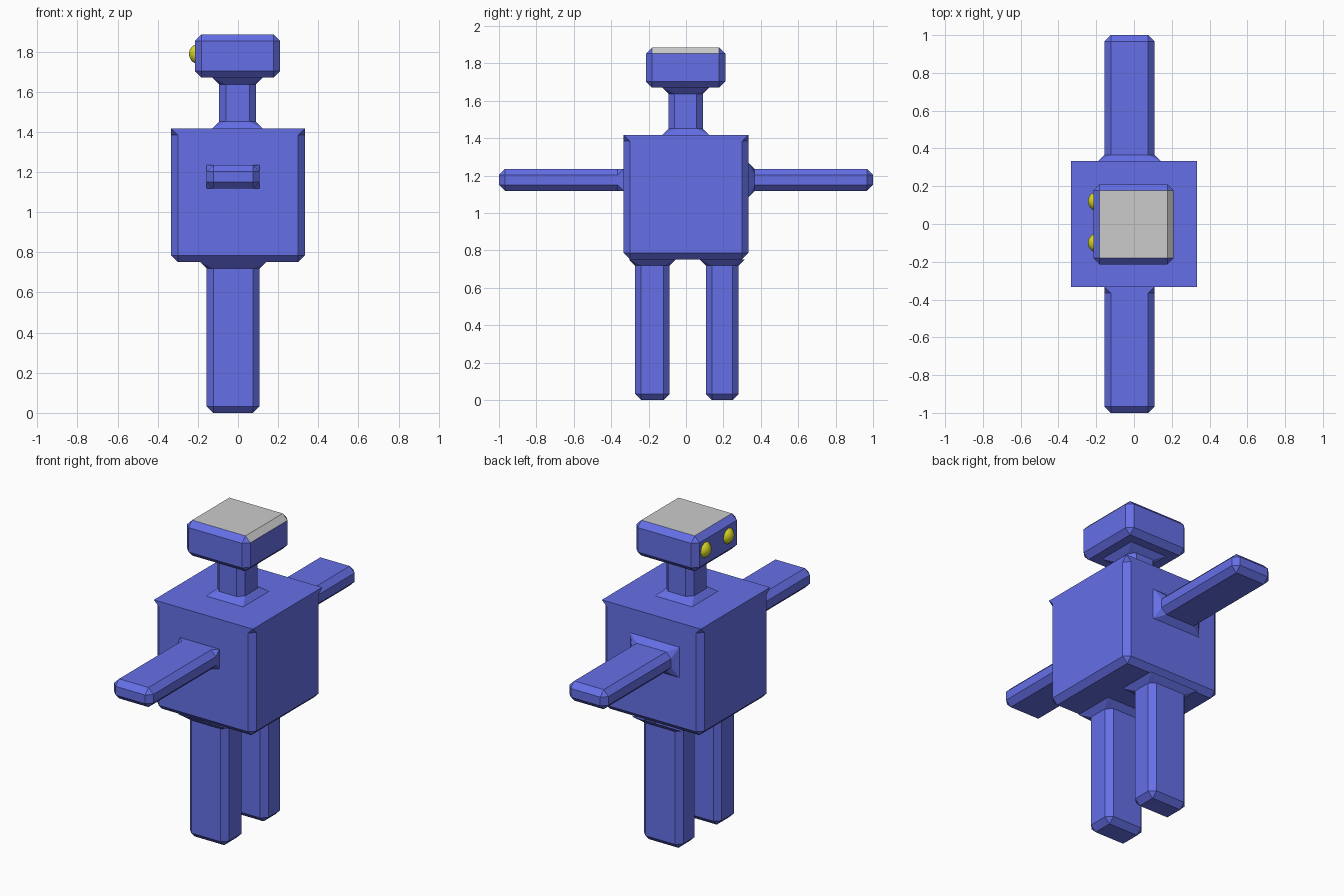
import bpy
import bmesh

if "Cube" in bpy.data.objects:
    bpy.data.objects.remove(bpy.data.objects["Cube"])

C = 0.033  # chamfer width used everywhere


def material(name, rgb):
    m = bpy.data.materials.new(name)
    m.diffuse_color = (*rgb, 1)
    m.use_nodes = True
    m.node_tree.nodes["Principled BSDF"].inputs["Base Color"].default_value = m.diffuse_color
    return m


BLUE = material("blue", (0.13, 0.16, 0.80))
GREY = material("grey", (0.70, 0.70, 0.70))
YELLOW = material("yellow", (0.70, 0.70, 0.02))


def loft(name, u, v, rings, axis="Z", open_start=False, open_end=False):
    """Rectangle u x v swept along an axis; each ring is (position, grow, corner chamfer)."""
    bm = bmesh.new()
    loops = []
    for w, g, c in rings:
        u0, u1, v0, v1 = u[0] - g, u[1] + g, v[0] - g, v[1] + g
        pts = [(u0 + c, v0), (u1 - c, v0), (u1, v0 + c), (u1, v1 - c),
               (u1 - c, v1), (u0 + c, v1), (u0, v1 - c), (u0, v0 + c)]
        loops.append([bm.verts.new((a, b, w) if axis == "Z" else (a, w, b))
                      for a, b in pts])
    for lo, hi in zip(loops, loops[1:]):
        for i in range(8):
            j = (i + 1) % 8
            bm.faces.new((lo[i], lo[j], hi[j], hi[i]))
    start = bm.faces.new(loops[0][::-1])
    end = bm.faces.new(loops[-1])
    bmesh.ops.recalc_face_normals(bm, faces=bm.faces)
    hidden = [f for f, o in ((start, open_start), (end, open_end)) if o]
    if hidden:
        bmesh.ops.delete(bm, geom=hidden, context="FACES_ONLY")
    bmesh.ops.remove_doubles(bm, verts=bm.verts, dist=1e-5)
    me = bpy.data.meshes.new(name)
    bm.to_mesh(me)
    bm.free()
    ob = bpy.data.objects.new(name, me)
    bpy.context.collection.objects.link(ob)
    me.materials.append(BLUE)
    return ob


def tip(w, d):   # chamfered free end, d = direction into the part
    return [(w, -C, 0), (w + d * C, 0, C)]


def flare(w, d):  # splayed joint against another part
    return [(w + d * C, 0, C), (w, C, 0)]


def pinch(w, d):  # chamfer fading out to a square corner
    return [(w + d * C, 0, C), (w, 0, 0)]


BOTTOM, TOP, SIDE = 0.752, 1.418, 0.333
LIMB_X = (-0.156, 0.108)

# Torso: chamfered below, sharp top edges
loft("torso", (-SIDE, SIDE), (-SIDE, SIDE), tip(BOTTOM, 1) + pinch(TOP, -1))

# Legs
for name, y in (("front_leg", (-0.273, -0.087)), ("back_leg", (0.106, 0.282))):
    loft(name, LIMB_X, y, tip(0, 1) + flare(BOTTOM, -1), open_end=True)

# Arms
ARM_Z = (1.117, 1.236)
loft("back_arm", LIMB_X, ARM_Z, tip(1, -1) + flare(SIDE, 1)[:], "Y", open_end=True)
loft("front_arm", LIMB_X, ARM_Z, tip(-1, 1) + pinch(-SIDE, -1), "Y", open_end=True)

# Neck
HEAD_Z = (1.670, 1.885)
loft("neck", (-0.094, 0.090), (-0.094, 0.090),
     flare(TOP, 1)[::-1] + flare(HEAD_Z[0], -1), open_start=True, open_end=True)

# Head with grey top panel and grey right-hand top chamfer
head = loft("head", (-0.215, 0.210), (-0.214, 0.210),
            tip(HEAD_Z[0], 1) + tip(HEAD_Z[1], -1)[::-1])
head.data.materials.append(GREY)
for p in head.data.polygons:
    n = p.normal
    if n.z > 0.9 or (n.z > 0.6 and n.x > 0.6):
        p.material_index = 1

# Eyes
for name, y in (("front_eye", -0.10), ("back_eye", 0.12)):
    bpy.ops.mesh.primitive_uv_sphere_add(segments=32, ring_count=16, radius=0.051,
                                         location=(-0.193, y, 1.788))
    eye = bpy.context.object
    eye.name = name
    eye.data.materials.append(YELLOW)
    bpy.ops.object.shade_smooth()
